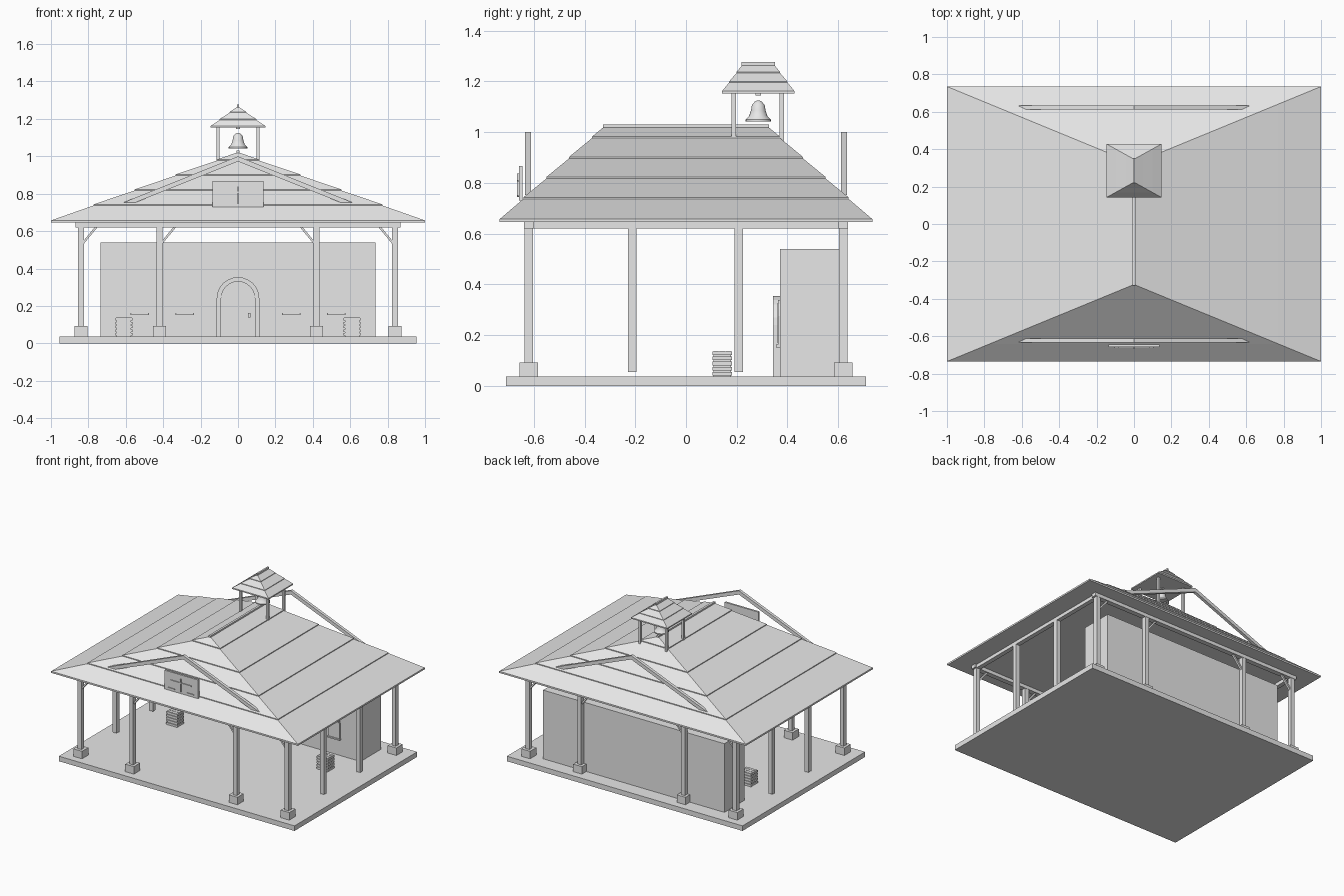
import bpy, bmesh, math
from mathutils import Vector

cube = bpy.data.objects.get("Cube")
if cube:
    bpy.data.objects.remove(cube)

grey = bpy.data.materials.new("plain grey")
grey.use_nodes = True
grey.diffuse_color = (0.8, 0.8, 0.8, 1)
grey.node_tree.nodes["Principled BSDF"].inputs["Base Color"].default_value = (0.8, 0.8, 0.8, 1)


def finish(name, bm):
    bmesh.ops.recalc_face_normals(bm, faces=bm.faces)
    mesh = bpy.data.meshes.new(name)
    bm.to_mesh(mesh)
    bm.free()
    mesh.materials.append(grey)
    obj = bpy.data.objects.new(name, mesh)
    bpy.context.collection.objects.link(obj)
    return obj


def box(name, x, y, z):
    """Box from (low, high) ranges."""
    bm = bmesh.new()
    bmesh.ops.create_cube(bm, size=1)
    for v in bm.verts:
        v.co = [r[0] if c < 0 else r[1] for c, r in zip(v.co, (x, y, z))]
    return finish(name, bm)


def around(c, half):
    return (c - half, c + half)


def plate(name, outline, y0, y1):
    """Extrude an x-z outline along y."""
    bm = bmesh.new()
    face = bm.faces.new([bm.verts.new((x, y0, z)) for x, z in outline])
    out = bmesh.ops.extrude_face_region(bm, geom=[face])
    for v in out["geom"]:
        if isinstance(v, bmesh.types.BMVert):
            v.co.y = y1
    return finish(name, bm)


def loft(name, rings):
    """Skin closed rings of equal length, capping both ends."""
    bm = bmesh.new()
    loops = [[bm.verts.new(p) for p in ring] for ring in rings]
    n = len(loops[0])
    for a, b in zip(loops, loops[1:]):
        for i in range(n):
            j = (i + 1) % n
            bm.faces.new((a[i], a[j], b[j], b[i]))
    bm.faces.new(loops[0])
    bm.faces.new(loops[-1])
    return finish(name, bm)


def hip_roof(name, cy, eave, ridge, bottom, z0, z1, cuts, step):
    """Hip roof laid in courses, each ending in a small raised lip."""
    def ring(z, t):
        hx = eave[0] + (ridge[0] - eave[0]) * t
        hy = eave[1] + (ridge[1] - eave[1]) * t
        return [(sx * hx, cy + sy * hy, z) for sx, sy in ((-1, -1), (1, -1), (1, 1), (-1, 1))]
    rings = [ring(bottom, 0), ring(z0, 0)]
    for z in cuts:
        t = (z - z0) / (z1 - z0)
        rings += [ring(z - step, t), ring(z + step, t)]
    rings.append(ring(z1, 1))
    return loft(name, rings)


# Floor slab and rear room
box("floor_slab", (-0.955, 0.955), (-0.71, 0.71), (0, 0.037))
box("rear_room", (-0.735, 0.735), (0.37, 0.605), (0.037, 0.54))

# Main roof with ridge cap
hip_roof("main_roof", 0, (1, 0.735), (0.004, 0.325), 0.645, 0.657, 1.02,
         (0.74, 0.82, 0.90, 0.98), 0.003)
box("ridge_cap", (-0.008, 0.008), (-0.328, 0.328), (1.012, 1.03))

# Posts, stone bases, braces and beams
for sy in (-1, 1):
    y = 0.62 * sy
    box("long_beam", (-0.87, 0.87), around(y, 0.018), (0.62, 0.646))
    for sx in (-1, 1):
        for px in (0.84, 0.42):
            x = px * sx
            box("post", around(x, 0.016), around(y, 0.016), (0.037, 0.622))
            box("post_base", around(x, 0.035), around(y, 0.036), (0.037, 0.092))
            brace = [(px - 0.014, 0.53), (px - 0.014, 0.548), (px - 0.075, 0.622), (px - 0.09, 0.622)]
            plate("post_brace", [(sx * a, b) for a, b in brace], y - 0.008, y + 0.008)
for sx in (-1, 1):
    box("side_beam", around(0.84 * sx, 0.016), (-0.61, 0.61), (0.62, 0.646))
    for y in (-0.212, 0.208):
        box("side_post", around(0.84 * sx, 0.016), around(y, 0.016), (0.055, 0.622))

# Gable rafters standing proud of the roof ends
for sy in (-1, 1):
    plate("gable_rafters", [(-0.615, 0.752), (0, 1.0), (0.615, 0.752), (0.55, 0.752), (0, 0.972), (-0.55, 0.752)],
          0.612 * sy, 0.634 * sy)

# Sign board with a pair of scales in relief
box("sign_board", (-0.137, 0.137), (-0.658, -0.644), (0.73, 0.867))
box("scales_column", around(0, 0.004), (-0.667, -0.658), (0.745, 0.838))
box("scales_beam", around(0, 0.085), (-0.664, -0.658), (0.805, 0.811))
for sx in (-1, 1):
    box("scales_pan", around(0.077 * sx, 0.028), (-0.664, -0.658), (0.747, 0.752))

# Arched doorway
def arc(r, cz, steps=12):
    return [(r * math.cos(math.pi * i / steps), cz + r * math.sin(math.pi * i / steps)) for i in range(steps + 1)]


spring = 0.24
inner, outer = arc(0.09, spring), arc(0.114, spring)
for i in range(12):
    plate("arch_stone", [inner[i], outer[i], outer[i + 1], inner[i + 1]], 0.344, 0.372)
for sx in (-1, 1):
    box("door_jamb", around(0.102 * sx, 0.012), (0.344, 0.372), (0.037, spring))
plate("door", [(-0.09, 0.037), (0.09, 0.037)] + inner, 0.358, 0.372)
for z in (0.105, 0.18, 0.25):
    box("door_strap", around(0, 0.088), (0.351, 0.359), around(z, 0.005))
box("door_handle", around(0.06, 0.006), (0.346, 0.359), around(0.15, 0.012))


# Pointed windows
def pointed(cx, half, z0, zs, top):
    side = [(half, z0), (half, zs), (half * 0.85, zs + (top - zs) * 0.4), (half * 0.5, zs + (top - zs) * 0.75)]
    pts = side + [(0, top)] + [(-x, z) for x, z in reversed(side)]
    return [(cx + x, z) for x, z in pts]


for cx in (-0.525, -0.285, 0.285, 0.525):
    plate("window_frame", pointed(cx, 0.045, 0.16, 0.275, 0.338), 0.362, 0.372)
    plate("window_pane", pointed(cx, 0.037, 0.168, 0.272, 0.326), 0.36, 0.363)
    box("window_sill", around(cx, 0.05), (0.354, 0.372), (0.152, 0.162))

# Slatted crates
for sx in (-1, 1):
    cx, cy = 0.61 * sx, 0.143
    box("crate_core", around(cx, 0.039), around(cy, 0.034), (0.037, 0.128))
    for i in range(5):
        box("crate_slat", around(cx, 0.045), around(cy, 0.039), around(0.048 + 0.02 * i, 0.007))
    for i in (-1, 0, 1):
        box("crate_lid_board", around(cx, 0.043), around(cy + 0.025 * i, 0.01), (0.128, 0.137))

# Bell tower
tower_y = 0.285
hip_roof("tower_roof", tower_y, (0.147, 0.143), (0.003, 0.063), 1.153, 1.162, 1.265,
         (1.197, 1.235), 0.002)
box("tower_ridge_cap", around(0, 0.006), around(tower_y, 0.066), (1.258, 1.276))
for x in (-0.108, 0.108):
    for y in (0.188, 0.377):
        box("tower_post", around(x, 0.008), around(y, 0.009), (0.96, 1.158))

# Bell turned from a profile
profile = [(0.05, 1.042), (0.05, 1.05), (0.036, 1.064), (0.029, 1.085), (0.025, 1.108), (0.014, 1.12), (0.006, 1.125)]
bell = loft("bell", [[(r * math.cos(a), tower_y + r * math.sin(a), z)
                      for a in (math.tau * i / 20 for i in range(20))] for r, z in profile])
bpy.context.view_layer.objects.active = bell
bell.select_set(True)
bpy.ops.object.shade_smooth_by_angle(angle=math.radians(40))
box("bell_hanger", around(0, 0.01), around(tower_y, 0.01), (1.145, 1.157))
